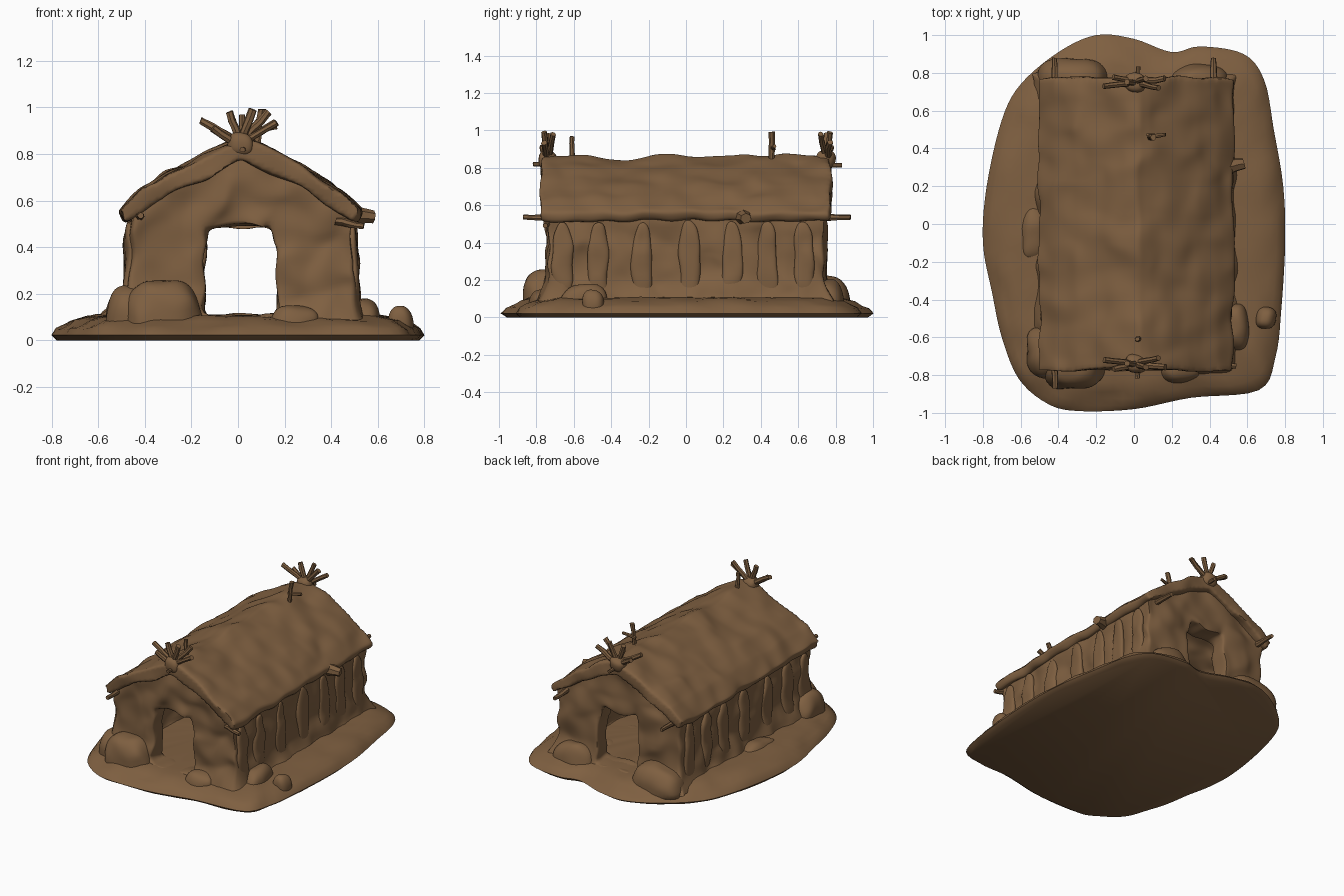
import bpy, bmesh, math
from mathutils import Vector, noise

if "Cube" in bpy.data.objects:
    bpy.data.objects.remove(bpy.data.objects["Cube"])

mud = bpy.data.materials.new("brown mud")
mud.use_nodes = True
COLOUR = (0.21, 0.115, 0.052, 1)
mud.diffuse_color = COLOUR
mud.node_tree.nodes["Principled BSDF"].inputs["Base Color"].default_value = COLOUR
mud.node_tree.nodes["Principled BSDF"].inputs["Roughness"].default_value = 0.9


def add_object(name, bm):
    bmesh.ops.recalc_face_normals(bm, faces=bm.faces)
    mesh = bpy.data.meshes.new(name)
    bm.to_mesh(mesh)
    bm.free()
    mesh.materials.append(mud)
    obj = bpy.data.objects.new(name, mesh)
    bpy.context.collection.objects.link(obj)
    return obj


def shade(obj, angle=50):
    bpy.ops.object.select_all(action='DESELECT')
    obj.select_set(True)
    bpy.context.view_layer.objects.active = obj
    bpy.ops.object.shade_smooth_by_angle(angle=math.radians(angle))


def prism(name, profile, y0, y1):
    """Extrude an (x, z) profile along y."""
    bm = bmesh.new()
    face = bm.faces.new([bm.verts.new((x, y0, z)) for x, z in profile])
    new = bmesh.ops.extrude_face_region(bm, geom=[face])["geom"]
    moved = [v for v in new if isinstance(v, bmesh.types.BMVert)]
    bmesh.ops.translate(bm, verts=moved, vec=(0, y1 - y0, 0))
    return add_object(name, bm)


def cut(obj, cutter):
    mod = obj.modifiers.new("cut", 'BOOLEAN')
    mod.operation, mod.solver, mod.object = 'DIFFERENCE', 'EXACT', cutter
    cutter.hide_render = True


def weather(obj, voxel, amount, size, shape=None, cutters=()):
    """Remesh into clay, then roughen the surface by hand-like noise."""
    mod = obj.modifiers.new("clay", 'REMESH')
    mod.mode, mod.voxel_size = 'VOXEL', voxel
    mod = obj.modifiers.new("soften", 'SMOOTH')
    mod.factor, mod.iterations = 0.5, 3
    graph = bpy.context.evaluated_depsgraph_get()
    mesh = bpy.data.meshes.new_from_object(obj.evaluated_get(graph))
    obj.modifiers.clear()
    obj.data = mesh
    for v in mesh.vertices:
        p = v.co.copy()
        if shape:
            p = shape(p)
        v.co = p + noise.noise_vector(p / size) * amount
    if not mesh.materials:
        mesh.materials.append(mud)
    for c in cutters:
        bpy.data.objects.remove(c)
    shade(obj, 60)


def smooth_loop(points, steps):
    """Closed Catmull-Rom loop."""
    out, n = [], len(points)
    for i in range(n):
        a, b, c, d = (Vector(points[(i + k) % n]) for k in (-1, 0, 1, 2))
        for s in range(steps):
            t = s / steps
            out.append(0.5 * (2 * b + (c - a) * t + (2 * a - 5 * b + 4 * c - d) * t * t
                              + (3 * b - a - 3 * c + d) * t ** 3))
    return out


# Earth mound under the house: stacked rings of one outline
outline = smooth_loop([
    (-.2, 1), (0, .98), (.2, .91), (.35, .94), (.58, .9), (.69, .76), (.74, .5),
    (.79, .2), (.8, -.1), (.78, -.45), (.75, -.7), (.66, -.88), (.3, -.92), (0, -.98),
    (-.3, -.99), (-.46, -.95), (-.61, -.82), (-.7, -.6), (-.75, -.37), (-.8, -.1),
    (-.78, .2), (-.7, .55), (-.6, .74), (-.4, .91)], 5)
bm = bmesh.new()
rings = []
for scale, z in ((.97, 0), (1, .022), (.975, .05), (.94, .065), (.9, .085),
                 (.84, .1), (.76, .108), (.6, .108), (.3, .105)):
    ring = []
    for p in outline:
        n = noise.noise(Vector((p.x * 6, p.y * 6, scale * 9)))
        wobble = 1 + n * .012 * (scale < 1)
        ring.append(bm.verts.new((p.x * scale * wobble, p.y * scale * wobble,
                                  z + n * .012 * (z > .03))))
    rings.append(ring)
for low, high in zip(rings, rings[1:]):
    for i in range(len(low)):
        j = (i + 1) % len(low)
        bm.faces.new((low[i], low[j], high[j], high[i]))
bm.faces.new(rings[0])
bm.faces.new(rings[-1])
shade(add_object("earth_mound", bm))


# Hollow walls with a doorway through both gables
def flare(p):
    """Widen the foot of the walls into the mound."""
    grow = max(0, .26 - p.z) ** 2
    outer_x, outer_y = abs(p.x - .015) > .43, abs(p.y) > .68
    return Vector((p.x + math.copysign(grow * 1.6, p.x) * outer_x,
                   p.y + math.copysign(grow * 1.6, p.y) * outer_y, p.z))


walls = prism("walls", [(-.47, .05), (.5, .05), (.49, .54), (.3, .68), (.015, .82),
                        (-.28, .68), (-.46, .54)], -.74, .74)
room = prism("room_cutter", [(-.39, .09), (.42, .09), (.41, .5), (.015, .75), (-.38, .5)],
             -.63, .63)
door = prism("door_cutter", [(-.145, .11), (.17, .11), (.16, .485), (-.135, .485)], -1, 1)
cut(walls, room)
cut(walls, door)
weather(walls, .018, .026, .13, flare, (room, door))


# Thick sagging thatch roof
def sag(p):
    ridge = math.exp(-((p.x - .01) / .2) ** 2)
    dip = -.025 * math.exp(-((p.y + .3) / .13) ** 2) + .012 * math.exp(-((p.y + .08) / .1) ** 2)
    return p + Vector((0, 0, dip * ridge))


top_edge = [(-.505, .56), (-.42, .645), (-.3, .72), (-.16, .785), (-.04, .85), (.02, .87),
            (.08, .85), (.2, .785), (.34, .71), (.44, .64), (.53, .56)]
under_edge = [(.51, .505), (.4, .575), (.3, .64), (.015, .775), (-.28, .64), (-.38, .575),
              (-.485, .505)]
weather(prism("thatch_roof", top_edge + under_edge, -.775, .775), .018, .02, .15, sag)


# Clay heaps leaning on the walls
def heap(name, place, radius, tilt=0):
    bm = bmesh.new()
    bmesh.ops.create_icosphere(bm, subdivisions=4, radius=1)
    for v in bm.verts:
        p = Vector([math.copysign(abs(c) ** .8, c) for c in v.co])
        p = Vector((a * b for a, b in zip(p, radius)))
        p.z += p.x * tilt
        p += Vector(place)
        p += noise.noise_vector(p * 8) * .016
        p.z = max(p.z, .04)
        v.co = p
    shade(add_object(name, bm))


heap("front_right_buttress", (-.32, -.76, .06), (.17, .12, .2))
heap("front_right_corner_heap", (-.47, -.68, .06), (.1, .14, .17))
heap("front_left_heap", (.24, -.77, .06), (.1, .07, .09))
heap("left_side_heap", (.54, -.55, .06), (.07, .13, .12))
heap("left_edge_lump", (.7, -.5, .07), (.05, .06, .075))
heap("right_side_heap", (-.53, -.05, .06), (.07, .14, .08))
heap("back_right_buttress", (-.32, .76, .05), (.19, .12, .17))
heap("back_left_heap", (.34, .75, .05), (.15, .1, .15))

# Vertical clay ribs along the side walls
for side, x in (("right", -.468), ("left", .495)):
    for i in range(7):
        y = -.66 + i * .22 + .03 * math.sin(i * 5)
        heap(f"{side}_wall_rib_{i + 1}", (x, y, .28), (.022, .055, .23))


# Sticks: crooked tapered poles
def stick(name, start, end, r0=.018, r1=.013):
    a, b = Vector(start), Vector(end)
    bm = bmesh.new()
    bmesh.ops.create_cone(bm, cap_ends=True, segments=7, radius1=r0, radius2=r1,
                          depth=(b - a).length)
    bmesh.ops.subdivide_edges(bm, edges=[e for e in bm.edges if abs(e.verts[0].co.z - e.verts[1].co.z) > .01],
                              cuts=3)
    turn = (b - a).to_track_quat('Z', 'Y')
    for v in bm.verts:
        p = turn @ v.co + (a + b) / 2
        v.co = p + noise.noise_vector(p * 14) * .008
    shade(add_object(name, bm), 40)


# Crossed sticks fanning out over each end of the ridge
fan = [(-.16, -.02, .945), (-.11, .03, .91), (-.04, 0, .985), (.065, .02, .99),
       (.13, -.03, .98), (.165, .02, .935)]
for end, y in (("front", -.74), ("back", .75)):
    s = -1 if y < 0 else 1
    heap(f"{end}_ridge_knot", (.01, y, .84), (.055, .05, .05))
    for i, (x, dy, z) in enumerate(fan):
        stick(f"{end}_ridge_stick_{i + 1}", (.01 - x * .25, y, .82), (x, y + dy * s, z), .017, .016)
    stick(f"{end}_ridge_pole", (.02, y - s * .12, .82), (.02, y + s * .08, .815), .02, .012)
    stick(f"{end}_right_eave_pole", (-.42, y - s * .1, .535), (-.42, y + s * .13, .535), .022, .014)
stick("back_left_eave_pole", (.42, .65, .535), (.42, .88, .535), .022, .014)
stick("front_left_eave_stub", (.42, -.735, .51), (.54, -.75, .49), .02, .016)

# Lone sticks poking through the thatch
stick("front_roof_stick", (.02, -.61, .82), (.02, -.61, .97), .016, .012)
stick("back_roof_stick", (.08, .46, .8), (.1, .46, .995), .014, .016)
stick("back_roof_twig", (.07, .465, .9), (.17, .47, .92), .012, .01)
stick("left_eave_twig", (.49, .3, .54), (.58, .32, .53), .04, .03)
